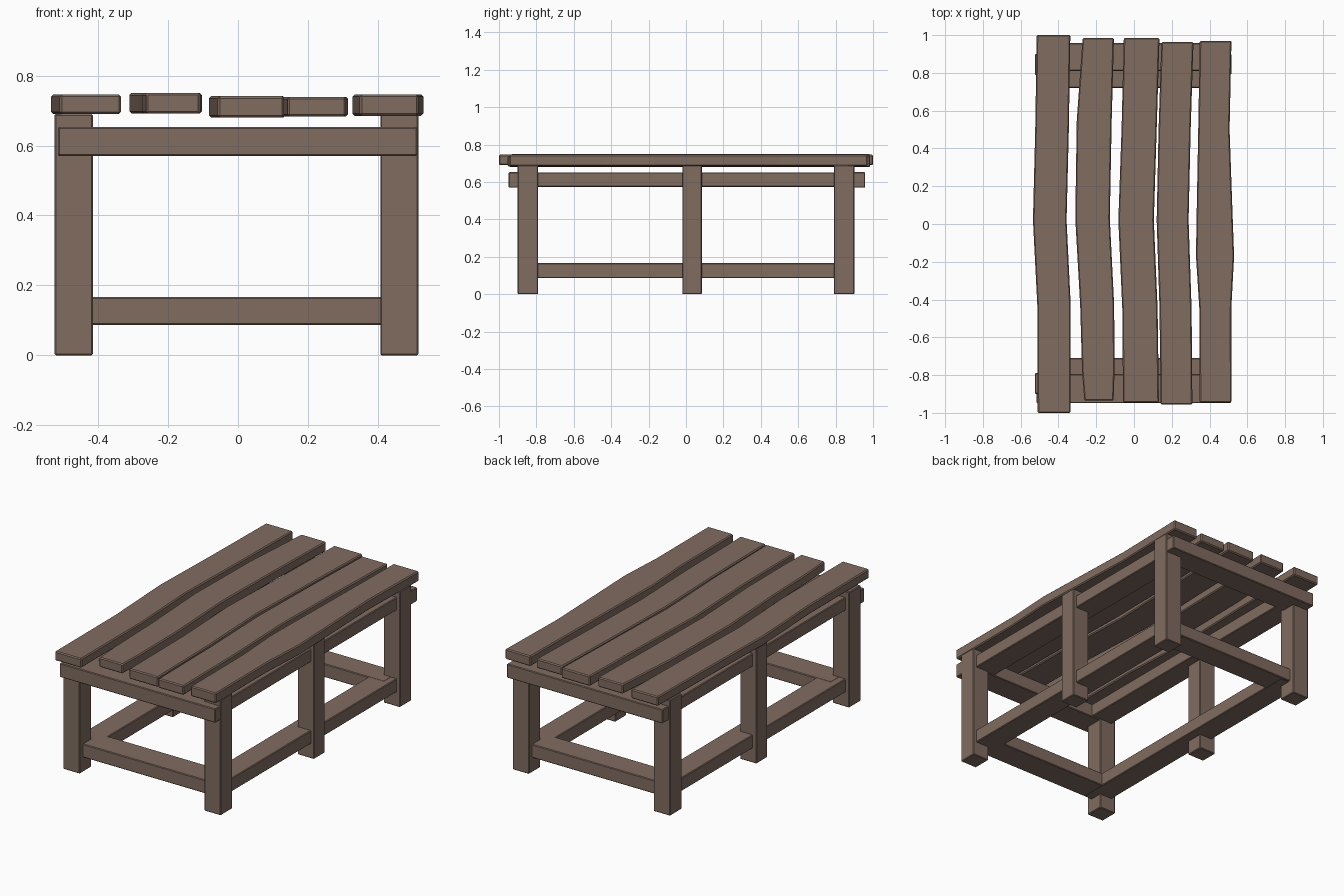
import bpy, bmesh

wood = bpy.data.materials.new("weathered_brown_wood")
wood.diffuse_color = (0.216, 0.150, 0.117, 1)


def finish(name, bm, bevel):
    bmesh.ops.recalc_face_normals(bm, faces=bm.faces)
    me = bpy.data.meshes.new(name)
    bm.to_mesh(me)
    bm.free()
    me.materials.append(wood)
    ob = bpy.data.objects.new(name, me)
    bpy.context.collection.objects.link(ob)
    mod = ob.modifiers.new("worn_edges", 'BEVEL')
    mod.width = bevel
    mod.segments = 1
    mod.limit_method = 'ANGLE'
    return ob


def box(name, x0, x1, y0, y1, z0, z1):
    bm = bmesh.new()
    bmesh.ops.create_cube(bm, size=1)
    for v in bm.verts:
        v.co = ((x0 + x1) / 2 + v.co.x * (x1 - x0),
                (y0 + y1) / 2 + v.co.y * (y1 - y0),
                (z0 + z1) / 2 + v.co.z * (z1 - z0))
    return finish(name, bm, 0.004)


def plank(name, stations, z0, z1):
    # sweep a rectangle through (y, left x, right x) stations
    bm = bmesh.new()
    rings = [[bm.verts.new(p) for p in ((a, y, z0), (b, y, z0), (b, y, z1), (a, y, z1))]
             for y, a, b in stations]
    for r, s in zip(rings, rings[1:]):
        for i in range(4):
            j = (i + 1) % 4
            bm.faces.new((r[i], r[j], s[j], s[i]))
    bm.faces.new(rings[0])
    bm.faces.new(rings[-1])
    return finish(name, bm, 0.006)


# six legs
for side, x0, x1 in (("left", -0.525, -0.415), ("right", 0.407, 0.516)):
    for row, y0, y1 in (("front", -0.90, -0.79), ("middle", -0.02, 0.085), ("back", 0.79, 0.90)):
        box(f"{row}_{side}_leg", x0, x1, y0, y1, 0, 0.69)

# end rails and stretchers
box("front_top_rail", -0.515, 0.513, -0.948, -0.795, 0.57, 0.653)
box("back_top_rail", -0.515, 0.513, 0.81, 0.958, 0.57, 0.653)
box("front_stretcher", -0.46, 0.46, -0.87, -0.71, 0.087, 0.167)
box("back_stretcher", -0.46, 0.46, 0.72, 0.87, 0.087, 0.167)

# side rails and stretchers
for side, x0, x1 in (("left", -0.50, -0.36), ("right", 0.355, 0.495)):
    box(f"{side}_top_rail", x0, x1, -0.85, 0.85, 0.574, 0.652)
    box(f"{side}_stretcher", x0, x1, -0.86, 0.86, 0.086, 0.166)

# five wavy table top planks
plank("plank_1", [(-1.0, -0.51, -0.335), (-0.43, -0.512, -0.335), (0.02, -0.535, -0.357),
                  (0.5, -0.523, -0.345), (1.0, -0.515, -0.337)], 0.69, 0.746)
plank("plank_2", [(-0.935, -0.263, -0.108), (-0.78, -0.275, -0.103), (-0.43, -0.285, -0.105),
                  (0.03, -0.311, -0.128), (0.55, -0.303, -0.118), (0.985, -0.272, -0.106)], 0.692, 0.75)
plank("plank_3", [(-0.945, -0.058, 0.132), (-0.45, -0.062, 0.125), (0.02, -0.083, 0.105),
                  (0.5, -0.066, 0.12), (0.985, -0.054, 0.135)], 0.68, 0.741)
plank("plank_4", [(-0.955, 0.141, 0.309), (-0.45, 0.135, 0.305), (0.02, 0.12, 0.289),
                  (0.5, 0.13, 0.30), (0.963, 0.145, 0.315)], 0.683, 0.739)
plank("plank_5", [(-0.945, 0.348, 0.516), (-0.45, 0.346, 0.515), (-0.17, 0.328, 0.53),
                  (0.02, 0.331, 0.523), (0.5, 0.34, 0.506), (0.97, 0.348, 0.516)], 0.685, 0.746)
